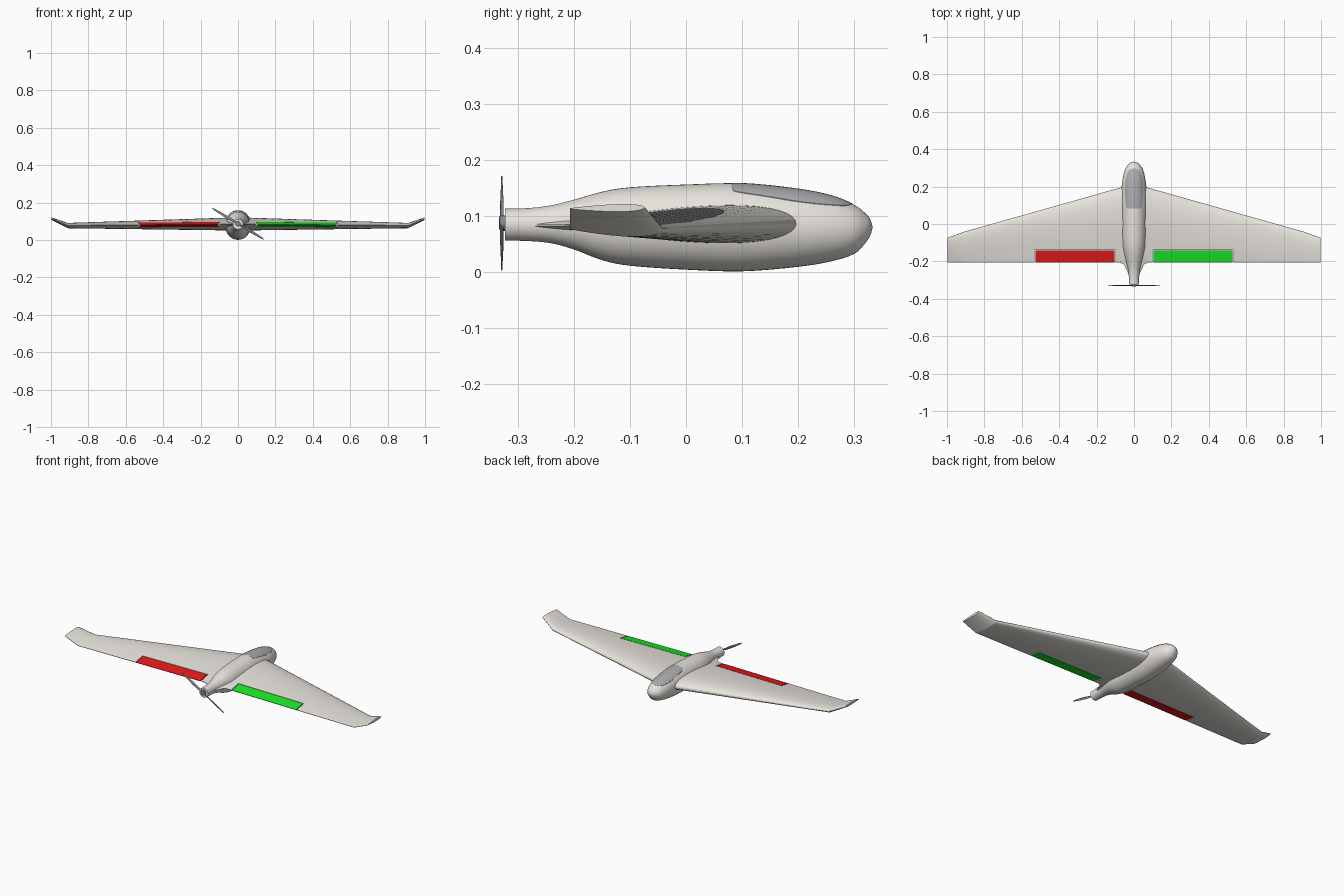
import bpy, bmesh, math
from mathutils import Vector, Matrix

if "Cube" in bpy.data.objects:
    bpy.data.objects.remove(bpy.data.objects["Cube"])


def material(name, rgb):
    m = bpy.data.materials.new(name)
    m.diffuse_color = (*rgb, 1)
    m.use_nodes = True
    m.node_tree.nodes["Principled BSDF"].inputs["Base Color"].default_value = m.diffuse_color
    return m


BODY = material("warm_grey", (0.8, 0.77, 0.72))
GLASS = material("canopy_grey", (0.4, 0.41, 0.43))
DARK = material("dark_grey", (0.25, 0.25, 0.25))
RED = material("red", (0.8, 0.01, 0.01))
GREEN = material("green", (0.01, 0.8, 0.02))


def loft(name, rings, mat):
    """Skin a list of equal-length closed rings and cap both ends."""
    bm = bmesh.new()
    rows = [[bm.verts.new(p) for p in r] for r in rings]
    n = len(rows[0])
    for a, b in zip(rows, rows[1:]):
        for i in range(n):
            j = (i + 1) % n
            bm.faces.new((a[i], a[j], b[j], b[i]))
    bm.faces.new(rows[0])
    bm.faces.new(rows[-1])
    bmesh.ops.recalc_face_normals(bm, faces=bm.faces)
    me = bpy.data.meshes.new(name)
    bm.to_mesh(me)
    bm.free()
    ob = bpy.data.objects.new(name, me)
    bpy.context.collection.objects.link(ob)
    if mat:
        me.materials.append(mat)
    return ob


def activate(ob):
    bpy.ops.object.select_all(action='DESELECT')
    ob.select_set(True)
    bpy.context.view_layer.objects.active = ob


def boolean(ob, cutter, op):
    mod = ob.modifiers.new("cut", 'BOOLEAN')
    mod.operation, mod.object, mod.solver = op, cutter, 'EXACT'
    activate(ob)
    bpy.ops.object.modifier_apply(modifier=mod.name)
    bpy.data.objects.remove(cutter)


def smooth(ob, deg=35):
    activate(ob)
    bpy.ops.object.shade_smooth_by_angle(angle=math.radians(deg))


def box(x0, x1, y0, y1, z0, z1):
    ring = lambda z: [(x0, y0, z), (x1, y0, z), (x1, y1, z), (x0, y1, z)]
    ob = loft("cutter", [ring(z0), ring(z1)], None)
    ob.hide_render = True
    return ob


# fuselage stations: y, half width, bottom z, top z
STATIONS = [(-0.323, .028, .056, .113), (-.28, .028, .055, .114), (-.24, .032, .051, .119),
            (-.2, .042, .04, .129), (-.15, .055, .021, .143), (-.1, .063, .011, .151),
            (0, .068, .004, .156), (.1, .07, .001, .158), (.2, .066, .009, .148),
            (.26, .057, .019, .136), (.3, .044, .032, .12), (.32, .028, .051, .105),
            (.329, .015, .065, .094), (.333, .002, .078, .081)]


def spline(pts, steps):
    p = [Vector(q) for q in pts]
    p = [p[0]] + p + [p[-1]]
    out = []
    for a, b, c, d in zip(p, p[1:], p[2:], p[3:]):
        for k in range(steps):
            t = k / steps
            out.append(.5 * (2 * b + (c - a) * t + (2 * a - 5 * b + 4 * c - d) * t * t
                             + (3 * b - a - 3 * c + d) * t ** 3))
    return out + [p[-1]]


def hull(name, mat, grow=0.0):
    rings = []
    for y, w, lo, hi in spline(STATIONS, 4):
        c, h = (lo + hi) / 2, (hi - lo) / 2
        rings.append([((w + grow) * math.cos(a), y, c + (h + grow) * math.sin(a))
                      for a in (math.tau * i / 48 for i in range(48))])
    return loft(name, rings, mat)


smooth(hull("fuselage", BODY))

# canopy: slightly raised hull trimmed to a rounded outline
canopy = hull("canopy", GLASS, .0008)
outline = spline([(0, .082, 0), (.034, .083, 0), (.042, .092, 0), (.046, .13, 0), (.049, .19, 0),
                  (.045, .24, 0), (.033, .278, 0), (.018, .293, 0), (0, .297, 0)], 4)
outline = list(outline) + [Vector((-p.x, p.y, 0)) for p in reversed(outline[1:-1])]
trim = loft("canopy_trim", [[(p.x, p.y, z) for p in outline] for z in (.1, .2)], None)
trim.hide_render = True
boolean(canopy, trim, 'INTERSECT')
bm = bmesh.new()
bm.from_mesh(canopy.data)
bm.normal_update()
bmesh.ops.delete(bm, geom=[f for f in bm.faces if f.normal.z < .1 and f.calc_center_median().z < .125
                           and abs(f.normal.y) < .99 and f.normal.z < -.5], context='FACES')
bm.to_mesh(canopy.data)
bm.free()
smooth(canopy)


# wing sections: x, leading y, trailing y, leading z, trailing z, thickness
WING = [(.02, .205, -.288, .086, .083, .07), (.038, .203, -.25, .086, .083, .069),
        (.054, .2, -.216, .086, .083, .068), (.075, .194, -.207, .086, .083, .067),
        (.91, -.042, -.207, .077, .077, .028), (.998, -.074, -.207, .115, .113, .013)]


def airfoil(s, x, le, te, zl, zt, thick, n=22):
    def half(t):
        return 5 * thick * (.2969 * math.sqrt(t) - .126 * t - .3516 * t * t
                            + .2843 * t ** 3 - .1015 * t ** 4) + .0006 * t
    ts = [(1 - math.cos(math.pi * i / n)) / 2 for i in range(n + 1)]
    loop = [(t, 1) for t in reversed(ts)] + [(t, -1) for t in ts[1:]]
    return [(s * x, le + (te - le) * t, zl + (zt - zl) * t + side * half(t)) for t, side in loop]


for s, side, mat in ((-1, "left", RED), (1, "right", GREEN)):
    rings = [airfoil(s, *w) for w in WING]
    wing = loft(side + "_wing", rings, BODY)
    elevon = loft(side + "_elevon", rings, mat)
    xs = sorted((s * .1, s * .532))
    boolean(wing, box(*xs, -.3, -.138, 0, .2), 'DIFFERENCE')
    xs = sorted((s * .105, s * .527))
    boolean(elevon, box(*xs, -.3, -.141, 0, .2), 'INTERSECT')
    smooth(wing, 22)
    smooth(elevon)

# propeller hub
HUB = Vector((0, -.329, .087))
rings = [[(r * math.cos(a), y, HUB.z + r * math.sin(a)) for a in (math.tau * i / 24 for i in range(24))]
         for y, r in ((-.3335, .010), (-.332, .014), (-.32, .014))]
smooth(loft("propeller_hub", rings, DARK))

# propeller blades: radius, chord, pitch angle
BLADE = [(.008, .008, 40), (.03, .013, 32), (.07, .016, 22), (.12, .012, 14), (.15, .008, 10), (.161, .003, 8)]
for k in range(2):
    spin = Matrix.Rotation(math.radians(31 + 180 * k), 4, 'Y')
    rings = []
    for r, c, pitch in BLADE:
        twist = Matrix.Rotation(math.radians(pitch), 4, 'X')
        rings.append([HUB + spin @ (Vector((r, 0, 0)) + twist @ Vector(
            (0, .0012 * math.sin(a), c / 2 * math.cos(a)))) for a in (math.tau * i / 10 for i in range(10))])
    smooth(loft("propeller_blade_%d" % (k + 1), rings, DARK), 60)
